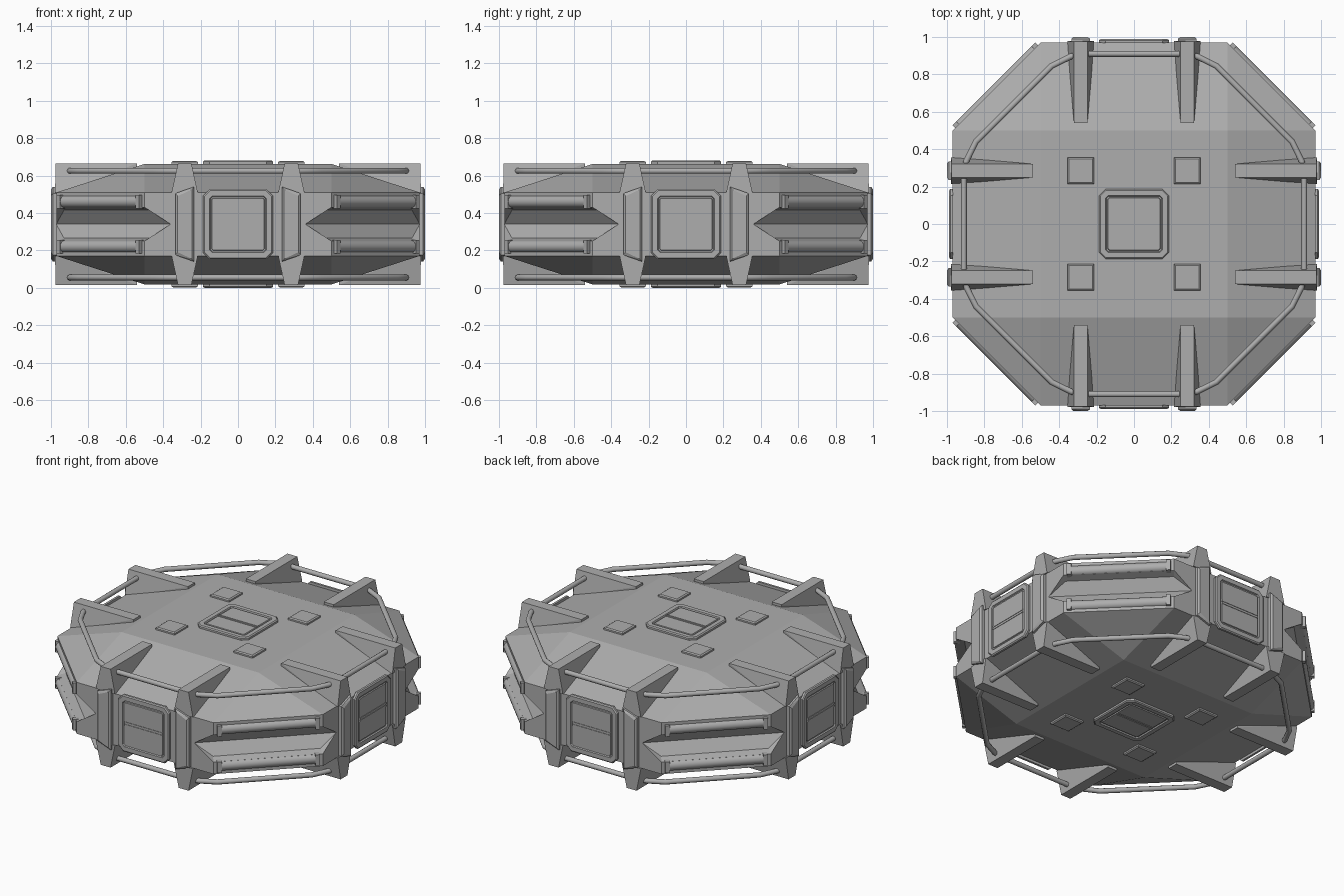
import bpy, bmesh, math
from mathutils import Vector, Matrix

cube = bpy.data.objects.get("Cube")
if cube:
    bpy.data.objects.remove(cube, do_unlink=True)

MID = 0.34  # height of the horizontal mirror plane

metal = bpy.data.materials.new("grey_metal")
metal.use_nodes = True
GREY = (0.42, 0.42, 0.42, 1)
metal.diffuse_color = GREY
metal.node_tree.nodes["Principled BSDF"].inputs["Base Color"].default_value = GREY

# Local frame for the parts: u across a side, r outward, h height above MID
QUARTERS = [Matrix.Rotation(k * math.pi / 2, 4, "Z") for k in range(4)]
LIFT = Matrix.Translation((0, 0, MID))


def finish(name, bm, smooth=False):
    bmesh.ops.recalc_face_normals(bm, faces=bm.faces)
    mesh = bpy.data.meshes.new(name)
    bm.to_mesh(mesh)
    bm.free()
    ob = bpy.data.objects.new(name, mesh)
    bpy.context.collection.objects.link(ob)
    mesh.materials.append(metal)
    if smooth:
        bpy.context.view_layer.objects.active = ob
        ob.select_set(True)
        bpy.ops.object.shade_smooth_by_angle(angle=math.radians(35))
        ob.select_set(False)
    return ob


def add_hull(bm, points, matrix):
    verts = [bm.verts.new(matrix @ Vector(p)) for p in points]
    res = bmesh.ops.convex_hull(bm, input=verts)
    junk = [v for v in res["geom_interior"] if isinstance(v, bmesh.types.BMVert)]
    bmesh.ops.delete(bm, geom=junk, context="VERTS")


def box_points(u0, u1, r0, r1, h0, h1):
    return [(u, r, h) for u in (u0, u1) for r in (r0, r1) for h in (h0, h1)]


def mirrored(points):
    return points + [(u, r, -h) for u, r, h in points]


def chamfered(half, cut):
    quarter = [(half, half - cut), (half - cut, half)]
    loop = []
    for k in range(4):
        for a, b in quarter:
            for _ in range(k):
                a, b = -b, a
            loop.append((a, b))
    return loop


# Hull: octagon wall with sloping roof and floor, flat square in the middle
WALL = 0.17
ROOF = 0.322
hull_pts = []
for q in QUARTERS:
    for p in mirrored([(-0.5, 0.97, WALL), (0.5, 0.97, WALL), (0.5, 0.5, ROOF)]):
        hull_pts.append(q @ Vector(p))
bm = bmesh.new()
add_hull(bm, hull_pts, LIFT)
hull = finish("hull", bm)

# Recesses along the slanted corners, ending in pointed notches
bm = bmesh.new()
for q in QUARTERS:
    half = [(0.36, 0.972, 0), (0.5, 0.972, 0.09), (0.52, 1.0, 0.09), (0.47, 0.93, 0.075)]
    pts = mirrored(half)
    pts += [(r, u, h) for u, r, h in pts]
    add_hull(bm, pts, LIFT @ q)
cutter = finish("recess_cutter", bm)
cutter.hide_render = True
cutter.hide_viewport = True
mod = hull.modifiers.new("recesses", "BOOLEAN")
mod.operation = "DIFFERENCE"
mod.solver = "EXACT"
mod.object = cutter
bpy.context.view_layer.objects.active = hull
hull.select_set(True)
bpy.ops.object.modifier_apply(modifier=mod.name)
hull.select_set(False)
bpy.data.objects.remove(cutter, do_unlink=True)

# Fins: flared horns above and below, joined by an upright bar
fins, bars = bmesh.new(), bmesh.new()
FIN_U = 0.285
for q in QUARTERS:
    for side in (-1, 1):
        at = LIFT @ q @ Matrix.Translation((side * FIN_U, 0, 0))
        for s in (-1, 1):
            pts = []
            for e in (-1, 1):
                pts += [(e * 0.036, 0.54, s * 0.325), (e * 0.036, 0.975, s * 0.325),
                        (e * 0.036, 0.54, s * 0.3), (e * 0.07, 0.978, s * 0.17),
                        (e * 0.07, 0.94, s * 0.17)]
            add_hull(fins, pts, at)
        # Bar face is taller on the side nearest the hatch
        pts = []
        for e, tall in ((-side, 0.2), (side, 0.165)):
            pts += [(e * 0.05, r, s * tall) for r in (0.95, 0.99) for s in (-1, 1)]
            pts += [(e * 0.038, 1.0, s * (tall - 0.015)) for s in (-1, 1)]
        add_hull(bars, pts, at)
finish("fins", fins)
finish("fin_bars", bars)


# Hatches: framed plate with a sunken panel and a split handle
def add_hatch(bm, matrix):
    verts = [bm.verts.new(matrix @ Vector((a, b, 0))) for a, b in chamfered(0.187, 0.035)]
    face = bm.faces.new(verts)
    if face.normal.dot(matrix.to_3x3() @ Vector((0, 0, 1))) < 0:
        face.normal_flip()
    face.normal_update()
    up = matrix.to_3x3() @ Vector((0, 0, 1))
    new = bmesh.ops.extrude_face_region(bm, geom=[face])["geom"]
    top = [g for g in new if isinstance(g, bmesh.types.BMFace)]
    bmesh.ops.translate(bm, vec=up * 0.014,
                        verts=[g for g in new if isinstance(g, bmesh.types.BMVert)])
    for thick, depth in ((0.007, 0.006), (0.028, 0), (0.004, -0.008), (0.007, 0), (0.003, 0.006)):
        bm.normal_update()
        bmesh.ops.inset_region(bm, faces=top, thickness=thick, depth=depth,
                               use_even_offset=True)
    for b in (-0.008, 0.008):
        add_hull(bm, box_points(-0.14, 0.14, b - 0.005, b + 0.005, 0.01, 0.021), matrix)


bm = bmesh.new()
stand = Matrix.Rotation(-math.pi / 2, 4, "X")
for q in QUARTERS:
    add_hatch(bm, LIFT @ q @ Matrix.Translation((0, 0.968, 0)) @ stand)
finish("side_hatches", bm)

bm = bmesh.new()
for turn in (0, math.pi):
    add_hatch(bm, LIFT @ Matrix.Rotation(turn, 4, "X") @ Matrix.Translation((0, 0, 0.32)))
finish("top_and_bottom_hatches", bm)

# Square pads around the top and bottom hatches
bm = bmesh.new()
for q in QUARTERS:
    for s in (-1, 1):
        pts = []
        for half, h in ((0.07, 0.31), (0.07, 0.332), (0.062, 0.338)):
            pts += [(0.285 + a * half, 0.285 + b * half, s * h)
                    for a in (-1, 1) for b in (-1, 1)]
        add_hull(bm, pts, LIFT @ q)
finish("pads", bm)

# Corner tubes with square end brackets
tubes, brackets = bmesh.new(), bmesh.new()
for q in QUARTERS:
    for s in (-1, 1):
        at = LIFT @ q @ Matrix.Rotation(-math.pi / 4, 4, "Z")
        at = at @ Matrix.Translation((0, 1.026, s * 0.12))
        bmesh.ops.create_cone(tubes, cap_ends=True, segments=20, radius1=0.033, radius2=0.033,
                              depth=0.6, matrix=at @ Matrix.Rotation(math.pi / 2, 4, "Y"))
        for e in (-1, 1):
            add_hull(brackets, box_points(e * 0.285, e * 0.312, -0.03, 0.033,
                                          -0.036, 0.036), at)
finish("corner_tubes", tubes, True)
finish("tube_brackets", brackets)

# Handrails running from fin to fin
curve = bpy.data.curves.new("handrails", "CURVE")
curve.dimensions = "3D"
curve.bevel_depth = 0.016
curve.bevel_resolution = 3
curve.use_fill_caps = True
for q in QUARTERS:
    for s in (-1, 1):
        for path in ([(-0.28, 0.91), (0.28, 0.91)],
                     [(0.28, 0.91), (0.34, 0.895), (0.44, 0.845),
                      (0.845, 0.44), (0.895, 0.34), (0.91, 0.28)]):
            line = curve.splines.new("POLY")
            line.points.add(len(path) - 1)
            for point, (u, r) in zip(line.points, path):
                point.co = (*(LIFT @ q @ Vector((u, r, s * 0.285))), 1)
rails = bpy.data.objects.new("handrails", curve)
bpy.context.collection.objects.link(rails)
curve.materials.append(metal)
